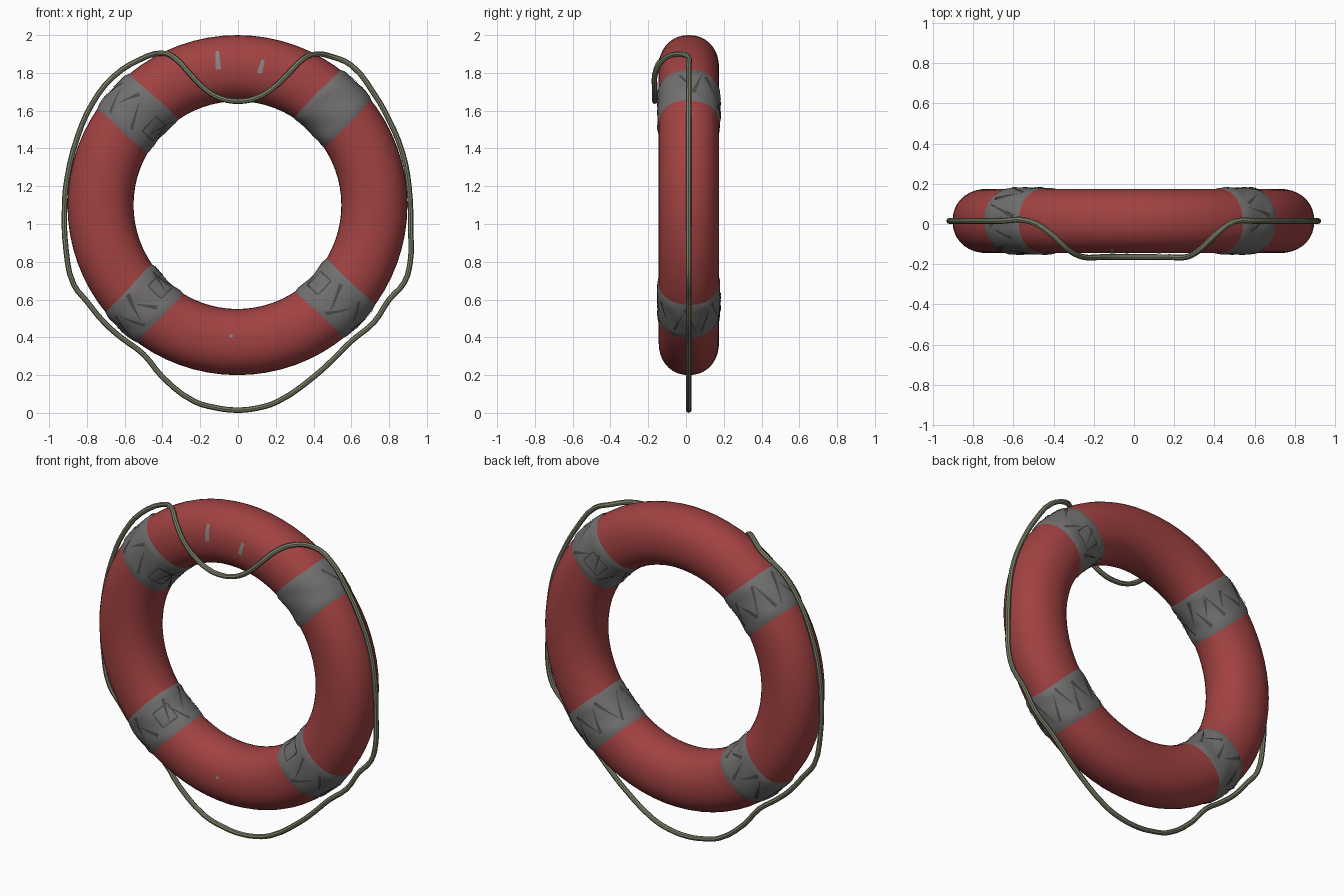
import bpy, math, random
from math import sin, cos, asin, radians, pi

cube = bpy.data.objects.get("Cube")
if cube:
    bpy.data.objects.remove(cube, do_unlink=True)
random.seed(4)


def material(name, r, g, b):
    m = bpy.data.materials.new(name)
    m.use_nodes = True
    m.diffuse_color = (r, g, b, 1)
    bsdf = m.node_tree.nodes["Principled BSDF"]
    bsdf.inputs["Base Color"].default_value = (r, g, b, 1)
    bsdf.inputs["Roughness"].default_value = 0.8
    return m


RED = material("faded red", 0.36, 0.054, 0.054)
GREY = material("band grey", 0.165, 0.16, 0.158)
DARK = material("crease grey", 0.075, 0.072, 0.072)
SCRAPE = material("scrape grey", 0.25, 0.23, 0.23)
ROPE = material("rope green", 0.2, 0.22, 0.14)

CX, CY, CZ = -0.003, 0.015, 1.1
MAJOR, RAD, DEPTH = 0.725, 0.175, 0.16


def tube_point(theta, t, phi, off=0.0):
    """Point on the ring: t is the sideways distance from the radial line at theta."""
    c, s = cos(phi), sin(phi)
    c = math.copysign(abs(c) ** 0.93, c)
    s = math.copysign(abs(s) ** 0.93, s)
    r = MAJOR + (RAD + off) * c
    a = theta + asin(t / r)
    return (CX + r * cos(a), CY + (DEPTH + off) * s, CZ + r * sin(a))


def add_grid(verts, faces, n, m, f, wrap_n=False, wrap_m=False):
    """Append a grid of quads sampled from f(u, v)."""
    base = len(verts)
    rows = n if wrap_n else n + 1
    cols = m if wrap_m else m + 1
    verts.extend(f(i / n, j / m) for i in range(rows) for j in range(cols))

    def at(i, j):
        return base + (i % rows) * cols + j % cols
    for i in range(n):
        for j in range(m):
            faces.append((at(i, j), at(i, j + 1), at(i + 1, j + 1), at(i + 1, j)))


def make_object(name, verts, faces, mat):
    me = bpy.data.meshes.new(name)
    me.from_pydata(verts, [], faces)
    me.materials.append(mat)
    ob = bpy.data.objects.new(name, me)
    bpy.context.collection.objects.link(ob)
    smooth(ob)
    return ob


def smooth(ob):
    bpy.ops.object.select_all(action="DESELECT")
    ob.select_set(True)
    bpy.context.view_layer.objects.active = ob
    bpy.ops.object.shade_smooth_by_angle(angle=radians(40))


def ribbon(verts, faces, theta, p0, p1, w0, w1, off):
    """Thin tapered plate on the tube, from p0 to p1 given as (t, phi)."""
    a, b = p1[0] - p0[0], (p1[1] - p0[1]) * RAD
    length = math.hypot(a, b)

    def f(u, v):
        w = (w0 + (w1 - w0) * u) * (v - 0.5) / length
        return tube_point(theta, p0[0] + a * u - b * w,
                          p0[1] + (b * u + a * w) / RAD, off)
    add_grid(verts, faces, 6, 2, f)


# Float ring
v, f = [], []
add_grid(v, f, 72, 36, lambda a, b: tube_point(2 * pi * a, 0, 2 * pi * b), True, True)
make_object("float_ring", v, f, RED)

# Wrapped bands with creases: name, angle, half width
bands = (("upper_left_band", 45.4, 0.115), ("upper_right_band", 137.4, 0.125),
         ("lower_right_band", 226.5, 0.115), ("lower_left_band", 316.4, 0.12))
for index, (name, angle, half) in enumerate(bands):
    theta = radians(angle)

    def band_point(u, w):
        phi = 2 * pi * w
        edge = 0.004 * sin(3 * phi + index) * (u - 0.5)
        bulge = 0.0 if u in (0, 1) else 0.006 + 0.002 * sin(5 * phi + 9 * u + index)
        return tube_point(theta, half * (2 * u - 1) + edge, phi, bulge)
    v, f = [], []
    add_grid(v, f, 10, 48, band_point, wrap_m=True)
    make_object(name, v, f, GREY)

    # Zigzag creases around the band
    v, f = [], []
    phi, side = radians(-100), 1
    while phi < radians(215):
        step = radians(random.uniform(14, 24))
        hidden = index == 0 and sin(phi) < -0.3
        if not hidden:
            reach = half * random.uniform(0.5, 0.85)
            ribbon(v, f, theta, (side * reach, phi),
                   (-side * half * random.uniform(0.1, 0.7), phi + step),
                   random.uniform(0.014, 0.024), 0.003, 0.0095)
        phi += step * random.uniform(0.9, 1.6)
        side = -side

    # Square fold outline
    centre = radians(100 if index == 0 else -134)
    hw, hp = half * 0.42, 0.3
    corners = [(-hw, centre - hp), (hw, centre - hp), (hw, centre + hp), (-hw, centre + hp)]
    for k in range(4):
        ribbon(v, f, theta, corners[k], corners[(k + 1) % 4], 0.01, 0.006, 0.0097)
    make_object(name + "_creases", v, f, DARK)

# Worn scrapes on the front of the ring
v, f = [], []
for angle, lo, hi, width in ((97.5, -58, -90, 0.028), (80, -73, -95, 0.026),
                             (267, -96, -101, 0.02)):
    ribbon(v, f, radians(angle), (0, radians(lo)), (0.006, radians(hi)),
           width * 0.7, width, 0.002)
make_object("ring_scrapes", v, f, SCRAPE)

# Grab rope: (x, z) clockwise from the front sag
path = [(0, 1.65), (0.09, 1.665), (0.18, 1.715), (0.27, 1.8), (0.34, 1.87), (0.41, 1.9),
        (0.5, 1.885), (0.6, 1.84), (0.72, 1.69), (0.8, 1.55), (0.87, 1.38), (0.905, 1.2),
        (0.915, 0.95), (0.912, 0.8), (0.88, 0.69), (0.8, 0.6), (0.72, 0.48), (0.6, 0.38),
        (0.5, 0.28), (0.4, 0.19), (0.21, 0.06), (0.1, 0.025), (-0.02, 0.015),
        (-0.12, 0.028), (-0.23, 0.06), (-0.4, 0.19), (-0.5, 0.31), (-0.62, 0.4),
        (-0.71, 0.48), (-0.8, 0.59), (-0.87, 0.68), (-0.91, 0.86), (-0.918, 1.1),
        (-0.905, 1.24), (-0.85, 1.46), (-0.77, 1.64), (-0.66, 1.78), (-0.52, 1.87),
        (-0.4, 1.905), (-0.33, 1.875), (-0.25, 1.79), (-0.17, 1.71), (-0.09, 1.665)]


def rope_depth(x, z):
    """The rope swings forward over the top front of the ring."""
    if z < 1.4:
        return 0.015
    k = min(1, max(0, (abs(x) - 0.25) / 0.27))
    return -0.165 + 0.18 * k * k * (3 - 2 * k)


curve = bpy.data.curves.new("grab_rope", "CURVE")
curve.dimensions = "3D"
curve.bevel_depth = 0.0145
curve.bevel_resolution = 2
curve.resolution_u = 3
spline = curve.splines.new("BEZIER")
spline.bezier_points.add(len(path) - 1)
for point, (x, z) in zip(spline.bezier_points, path):
    point.co = (x, rope_depth(x, z), z)
    point.handle_left_type = point.handle_right_type = "AUTO"
spline.use_cyclic_u = True
curve.materials.append(ROPE)
rope = bpy.data.objects.new("grab_rope", curve)
bpy.context.collection.objects.link(rope)
bpy.ops.object.select_all(action="DESELECT")
rope.select_set(True)
bpy.context.view_layer.objects.active = rope
bpy.ops.object.convert(target="MESH")
smooth(bpy.context.view_layer.objects.active)
